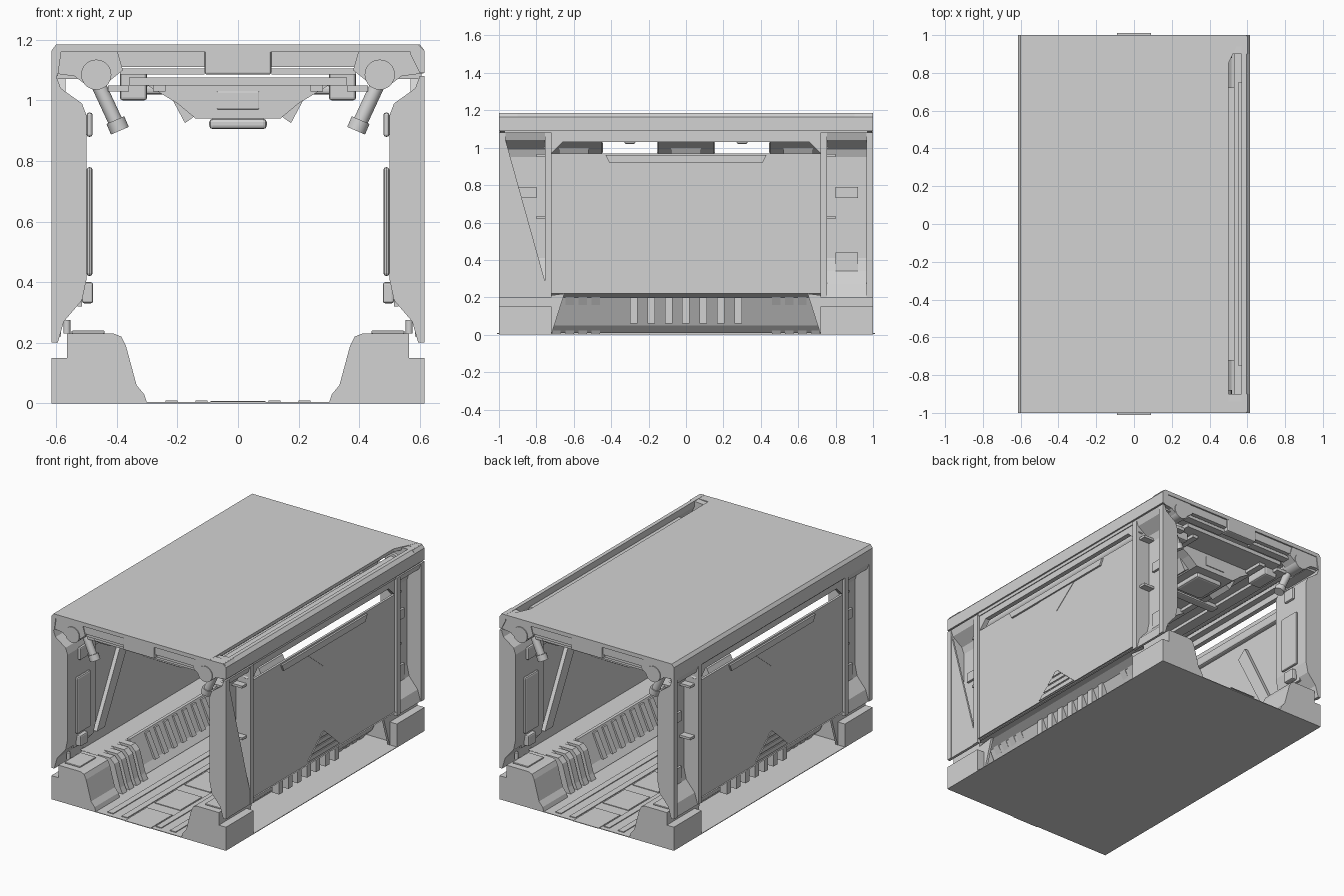
import bpy, bmesh, math
from mathutils import Vector

cube = bpy.data.objects.get("Cube")
if cube:
    bpy.data.objects.remove(cube, do_unlink=True)

grey = bpy.data.materials.new("light_grey")
grey.use_nodes = True
grey.diffuse_color = (0.65, 0.65, 0.65, 1)
grey.node_tree.nodes["Principled BSDF"].inputs["Base Color"].default_value = (0.65, 0.65, 0.65, 1)


def finish(name, bm):
    bmesh.ops.recalc_face_normals(bm, faces=bm.faces)
    mesh = bpy.data.meshes.new(name)
    bm.to_mesh(mesh)
    bm.free()
    mesh.materials.append(grey)
    ob = bpy.data.objects.new(name, mesh)
    bpy.context.collection.objects.link(ob)
    return ob


def prism(name, pts, axis, a, b, side=1):
    """Extrude a 2D outline along an axis; side mirrors x."""
    def place(u, v, w):
        p = {"x": (w, u, v), "y": (u, w, v), "z": (u, v, w)}[axis]
        return (p[0] * side, p[1], p[2])
    bm = bmesh.new()
    lo = [bm.verts.new(place(u, v, a)) for u, v in pts]
    hi = [bm.verts.new(place(u, v, b)) for u, v in pts]
    bm.faces.new(lo)
    bm.faces.new(hi)
    n = len(pts)
    for i in range(n):
        j = (i + 1) % n
        bm.faces.new((lo[i], lo[j], hi[j], hi[i]))
    return finish(name, bm)


def box(name, x, y, z, side=1, bevel=0):
    ob = prism(name, [(x[0], z[0]), (x[1], z[0]), (x[1], z[1]), (x[0], z[1])], "y", y[0], y[1], side)
    if bevel:
        m = ob.modifiers.new("bevel", "BEVEL")
        m.width = bevel
        m.segments = 2
    return ob


def tube(name, a, b, r, sides=20):
    a, b = Vector(a), Vector(b)
    bm = bmesh.new()
    bmesh.ops.create_cone(bm, cap_ends=True, segments=sides, radius1=r, radius2=r, depth=(b - a).length)
    ob = finish(name, bm)
    ob.rotation_mode = "QUATERNION"
    ob.rotation_quaternion = (b - a).to_track_quat("Z", "Y")
    ob.location = (a + b) / 2
    for p in ob.data.polygons:
        p.use_smooth = len(p.vertices) == 4
    return ob


def offset_strip(path, d):
    """Close an open path into a thin strip shifted outward along x."""
    return path + [(x + d, z) for x, z in reversed(path)]


# Floor with raised lengthwise tracks and cross seams
box("floor", (-.615, .615), (-1, 1), (0, .004))
for x in (-.22, -.12, .12, .22):
    box("floor_track", (x - .02, x + .02), (-.97, .97), (.004, .009))
for i in range(7):
    y = -.9 + i * .3
    box("floor_plate", (-.09, .09), (y - .11, y + .11), (.004, .008))

# Roof skin, with the slit along its left edge
prism("roof", [(-.6, -1), (.5, -1), (.5, .85), (.57, 1), (-.6, 1)], "z", 1.165, 1.185)
prism("roof_edge_right", [(-.615, 1.08), (-.615, 1.165), (-.6, 1.185), (-.58, 1.185), (-.595, 1.08)], "y", -1, 1)
prism("roof_edge_left", [(.57, 1.15), (.57, 1.185), (.595, 1.185), (.615, 1.165), (.615, 1.09), (.6, 1.09)], "y", -1, 1)
box("ceiling", (-.36, .36), (-.93, .93), (1.05, 1.075))

foot = [(.3, 0), (.31, .03), (.335, .06), (.37, .19), (.385, .22), (.41, .23), (.565, .23), (.565, 0)]
sill = [(.36, .01), (.4, .05), (.47, .2), (.52, .225), (.59, .225)]
rib = [(.31, 0), (.33, .04), (.37, .18), (.4, .21), (.5, .21), (.38, 0)]
inner = [(.595, .2), (.575, .27), (.515, .34), (.5, .41), (.5, .95), (.515, .99), (.585, 1.04), (.6, 1.08)]
post = inner + [(.615, 1.08), (.615, .2)]

for s in (-1, 1):
    # Side wall panel with top trim and long grab rail
    box("wall_panel", (.585, .6), (-.72, .72), (.22, .97), s)
    prism("wall_top_trim", [(-.72, .97), (-.66, 1.03), (.66, 1.03), (.72, .97), (.76, 1.0),
                            (.72, 1.07), (-.72, 1.07), (-.76, 1.0)], "x", .57, .6, s)
    box("side_beam", (.53, .605), (-.97, .97), (1.07, 1.095), s)
    box("upper_wall_rail", (.55, .585), (-.75, .75), (1.12, 1.14), s)
    prism("grab_rail", [(-.43, .96), (-.41, .92), (.41, .92), (.43, .96)], "x", .6, .612, s)
    prism("upper_mark", [(-.16, .92), (0, .79), (.16, .92)], "x", .6, .603, s)
    for i in range(4):
        z, h = .24 + i * .036, .16 - i * .04
        prism("lower_mark", [(-h, z), (h, z), (h - .03, z + .027), (.03 - h, z + .027)], "x", .6, .606, s)
    # Inside face of the wall: diagonal braces and a slim rail
    for e in (-1, 1):
        prism("wall_brace", [(e * .62, .3), (e * .54, .3), (e * .3, .75), (e * .36, .8)], "x", .56, .585, s)
    box("inner_wall_rail", (.55, .585), (-.7, .7), (.86, .92), s, .01)

    # Lower sill with its row of vents
    prism("sill", offset_strip(sill, .02), "y", -.75, .75, s)
    prism("sill_center", offset_strip([(.35, .01), (.385, .05), (.455, .21)], .02), "y", -.44, .44, s)
    for i in range(7):
        y = -.28 + i * .0933
        prism("sill_vent", [(.37, .05), (.44, .2), (.47, .2), (.4, .05)], "y", y - .02, y + .02, s)
        box("vent_back", (.45, .5), (y - .02, y + .02), (.06, .2), s)

    for e in (-1, 1):
        def span(a, b):
            return (min(e * a, e * b), max(e * a, e * b))
        # Ribbed blocks beside the feet
        for i in range(4):
            prism("sill_rib", rib, "y", *span(.46 + i * .07, .505 + i * .07), s)
        # Foot, outer corner box and top cap
        prism("foot", foot, "y", *span(.76, 1), s)
        box("corner_box", (.565, .615), span(.72, 1), (0, .15), s)
        prism("corner_gusset", [(e * .72, 0), (e * .8, 0), (e * .8, .2), (e * .65, .22)], "x", .55, .565, s)
        box("foot_cap", (.44, .55), span(.8, .96), (.23, .24), s, .004)
        tube("foot_knob", (s * .565, e * .9, .23), (s * .565, e * .9, .275), .012, 10)
        # Post: two flanges and a recessed inner skin
        prism("post_flange", post, "y", *span(.965, 1), s)
        prism("post_flange", post, "y", *span(.72, .755), s)
        prism("post_skin", offset_strip(inner, .015), "y", *span(.755, .965), s)
        box("post_pad", (.48, .5), span(.79, .93), (.42, .78), s, .01)
        box("post_pad_low", (.478, .515), span(.82, .9), (.33, .4), s, .008)
        box("post_pad_high", (.48, .5), span(.82, .9), (.88, .96), s, .008)
        box("post_back_plate", (.515, .53), span(.8, .92), (.32, .44), s)
        box("post_back_plate", (.515, .53), span(.8, .92), (.73, .79), s)
        for z in (.62, .95):
            box("post_shelf", (.51, .59), span(.755, .8), (z, z + .015), s)
        # Roof corner socket, pipe collar and angled strut
        prism("roof_corner", [(.38, 1.1), (.4, 1.17), (.6, 1.185), (.615, 1.165), (.615, 1.09),
                              (.54, 1.08), (.5, 1.05), (.43, 1.06)], "y", *span(.9, .995), s)
        tube("pipe_collar", (s * .468, e * .88, 1.085), (s * .468, e, 1.085), .05)
        tube("angled_strut", (s * .46, e * .88, 1.05), (s * .395, e * .88, .91), .024, 14)
        tube("strut_end", (s * .405, e * .88, .935), (s * .39, e * .88, .9), .032, 14)
        box("end_beam", (.11, .4), span(.94, .99), (1.11, 1.16), s)
        box("end_beam_lip", (.11, .39), span(.92, .97), (1.085, 1.105), s)
        box("ceiling_bracket", (.3, .39), span(.7, .86), (1.0, 1.1), s, .01)
    # Lengthwise ceiling pipes
    tube("ceiling_pipe", (s * .468, -.95, 1.085), (s * .468, .95, 1.085), .033)
    box("ceiling_tray", (.36, .43), (-.9, .9), (1.03, 1.05), s)
    box("ceiling_slope", (.24, .28), (-.88, .88), (1.03, 1.05), s)

# End frames: cap strip and center block
for e in (-1, 1):
    y0, y1 = sorted((e * .94, e * 1))
    box("end_cap", (-.59, .59), (y0, y1), (1.16, 1.184))
    box("end_center_block", (-.11, .11), (y0, y1), (1.085, 1.172), 1, .008)

# Hanging ceiling units
unit = [(-.3, 1.05), (-.2, .99), (-.14, .94), (.14, .94), (.2, .99), (.3, 1.05)]
for y in (-.6, 0, .6):
    prism("ceiling_unit", unit, "y", y - .15, y + .15)
    box("unit_lens", (-.095, .095), (y - .1, y + .1), (.905, .94), 1, .012)
    for e in (-1, 1):
        box("unit_screen", (-.07, .07), (y + e * .15 - .005, y + e * .15 + .005), (.97, 1.03), 1, .004)
    for s in (-1, 1):
        prism("unit_pod", [(.14, .95), (.175, .925), (.215, 1.0), (.18, 1.02)], "y", y - .08, y + .08, s)
for y in (-.3, .3):
    box("ceiling_rib", (-.38, .38), (y - .03, y + .03), (1.02, 1.05), 1, .01)

# Sloping outer plate on the front left post
prism("post_plate", [(-.97, 1.06), (-1, 1.06), (-1, .2), (-.73, .2)], "x", .6, .612)
